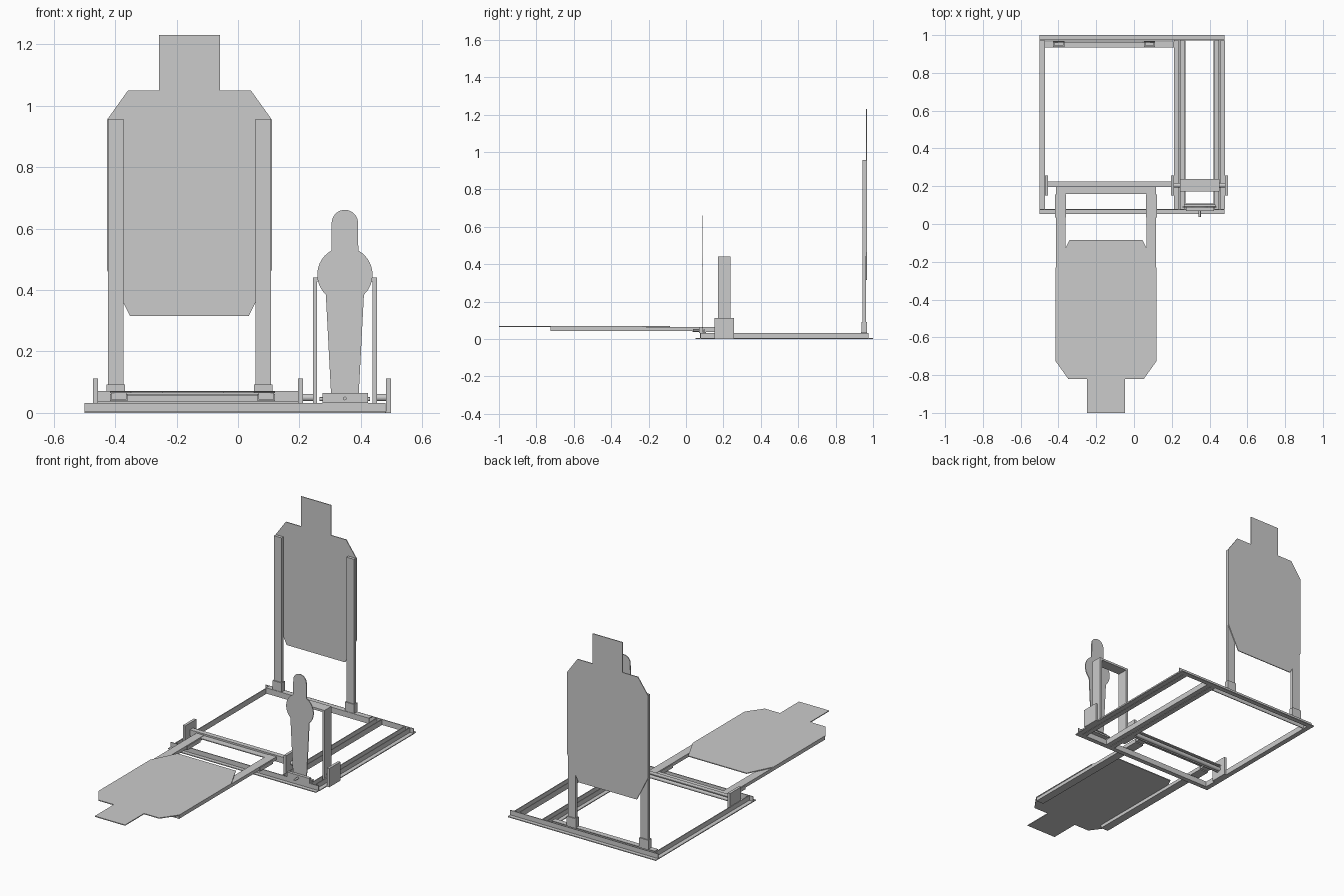
import bpy, bmesh, math
from mathutils import Matrix

if "Cube" in bpy.data.objects:
    bpy.data.objects.remove(bpy.data.objects["Cube"])


def mesh_object(name, bm):
    bmesh.ops.recalc_face_normals(bm, faces=bm.faces[:])
    me = bpy.data.meshes.new(name)
    bm.to_mesh(me)
    bm.free()
    ob = bpy.data.objects.new(name, me)
    bpy.context.collection.objects.link(ob)
    return ob


def box(name, x, y, z):
    bm = bmesh.new()
    bmesh.ops.create_cube(bm, size=1)
    for v in bm.verts:
        v.co = [(r[0] + r[1]) / 2 + c * (r[1] - r[0]) for r, c in zip((x, y, z), v.co)]
    return mesh_object(name, bm)


def prism(name, pts, depth, matrix):
    """Extrude a 2D outline along local z, then place it."""
    bm = bmesh.new()
    face = bm.faces.new([bm.verts.new((px, py, 0)) for px, py in pts])
    ext = bmesh.ops.extrude_face_region(bm, geom=[face])
    for v in ext["geom"]:
        if isinstance(v, bmesh.types.BMVert):
            v.co.z += depth
    bm.transform(matrix)
    return mesh_object(name, bm)


def rod(name, center, radius, length, axis, sides=20):
    bm = bmesh.new()
    bmesh.ops.create_cone(bm, cap_ends=True, segments=sides, radius1=radius,
                          radius2=radius, depth=length)
    rot = Matrix.Rotation(math.pi / 2, 4, 'Y' if axis == 'X' else 'X')
    bm.transform(Matrix.Translation(center) @ rot)
    for f in bm.faces:
        f.smooth = len(f.verts) == 4
    ob = mesh_object(name, bm)
    for e in ob.data.edges:
        vs = [ob.data.vertices[i].co for i in e.vertices]
        e.use_edge_sharp = (vs[0] - vs[1]).length < radius
    return ob


T = 0.005      # steel thickness
H = 0.033      # angle-iron height


def angle_x(name, y, x, inner):
    """Angle iron running in x: floor flange and one upright leg."""
    leg = (y[1] - T, y[1]) if inner > 0 else (y[0], y[0] + T)
    flange = (y[0], leg[0]) if inner > 0 else (leg[1], y[1])
    box(name + "_flange", x, flange, (0, T))
    box(name + "_leg", x, leg, (0, H))


def angle_y(name, x, inner):
    leg = (x[1] - T, x[1]) if inner > 0 else (x[0], x[0] + T)
    flange = (x[0], leg[0]) if inner > 0 else (leg[1], x[1])
    box(name + "_flange", flange, (0.08, 0.972), (0, T))
    box(name + "_leg", leg, (0.08, 0.972), (0, H))


# Angle-iron base frame
angle_x("front_rail", (0.052, 0.08), (-0.5, 0.48), 1)
angle_x("rear_rail", (0.972, 1.0), (-0.5, 0.48), -1)
for name, x, side in (("left_rail", (-0.5, -0.47), 1),
                      ("middle_rail_a", (0.212, 0.241), 1),
                      ("middle_rail_b", (0.244, 0.273), 1),
                      ("right_rail_a", (0.422, 0.451), -1),
                      ("right_rail_b", (0.453, 0.482), -1)):
    angle_y(name, x, side)

# Pivot bracket plates
for i, x in enumerate(((-0.472, -0.456), (0.196, 0.212), (0.482, 0.498))):
    box(f"pivot_bracket_{i}", x, (0.152, 0.257), (0, 0.112))

# Large silhouette, profile relative to its centre line and lower edge
half = [(0.193, 0), (0.268, 0.15), (0.268, 0.64), (0.2, 0.735), (0.1, 0.735), (0.1, 0.915)]
outline = half + [(-px, py) for px, py in reversed(half)]

# Standing rear target with wooden posts in sockets
CX = -0.158
prism("standing_target", outline, T,
      Matrix.Translation((CX, 0.967, 0.315)) @ Matrix.Rotation(math.pi / 2, 4, 'X'))
box("rear_crossbar_flange", (-0.47, 0.212), (0.935, 0.967), (H, H + T))
box("rear_crossbar_leg", (-0.47, 0.212), (0.935, 0.94), (0.004, H))
for s in (-1, 1):
    c = CX + s * 0.24
    box("standing_post", (c - 0.025, c + 0.025), (0.944, 0.962), (0.04, 0.957))
    box("standing_socket", (c - 0.03, c + 0.03), (0.938, 0.968), (H + T, 0.092))

# Folded-down front target on its pivot beam
FX = -0.148
prism("folded_target", outline, T,
      Matrix.Translation((FX, -0.085, 0.064)) @ Matrix.Rotation(math.pi, 4, 'Z'))
box("pivot_beam_leg", (-0.456, 0.196), (0.197, 0.203), (0.035, 0.072))
box("pivot_beam_top", (-0.456, 0.196), (0.203, 0.226), (0.066, 0.072))
box("pivot_beam_lip", (-0.37, 0.08), (0.158, 0.197), (0.057, 0.062))
rod("pivot_shaft", (-0.13, 0.212, 0.05), 0.012, 0.66, 'X')
for s in (-1, 1):
    c = FX + s * 0.24
    box("folded_arm", (c - 0.025, c + 0.025), (-0.725, 0.197), (0.044, 0.064))
    box("folded_socket", (c - 0.029, c + 0.029), (0.035, 0.157), (0.038, 0.061))

# Small silhouette: half outline with round shoulders and head
SX = 0.348
small = [(0.045, 0), (0.062, 0.325)]
small += [(0.09 * math.cos(math.radians(a)), 0.39 + 0.09 * math.sin(math.radians(a)))
          for a in range(-38, 62, 9)]
small += [(0.043 * math.cos(math.radians(a)), 0.558 + 0.043 * math.sin(math.radians(a)))
          for a in range(0, 90, 10)]
small_outline = small + [(0, 0.601)] + [(-px, py) for px, py in reversed(small)]
prism("small_target", small_outline, T,
      Matrix.Translation((SX, 0.092, 0.06)) @ Matrix.Rotation(math.pi / 2, 4, 'X'))

# Small target clamp, bolt and hinge pin
box("clamp_front", (0.275, 0.423), (0.07, 0.087), (0.037, 0.064))
box("clamp_base", (0.275, 0.423), (0.07, 0.108), (0.033, 0.038))
rod("hinge_pin", (SX, 0.097, 0.045), 0.006, 0.165, 'X', 12)
rod("clamp_bolt", (SX, 0.062, 0.047), 0.006, 0.05, 'Y', 12)

# Swinging inverted-U frame on stub axles
for s in (-1, 1):
    c = SX + s * 0.097
    box("swing_upright", (c - 0.007, c + 0.007), (0.172, 0.237), (0.02, 0.44))
    rod("stub_axle", (SX + s * 0.119, 0.205, 0.05), 0.012, 0.036, 'X')
rod("left_axle", (0.228, 0.205, 0.05), 0.012, 0.04, 'X')
box("swing_top", (SX - 0.09, SX + 0.09), (0.172, 0.237), (0.427, 0.44))
